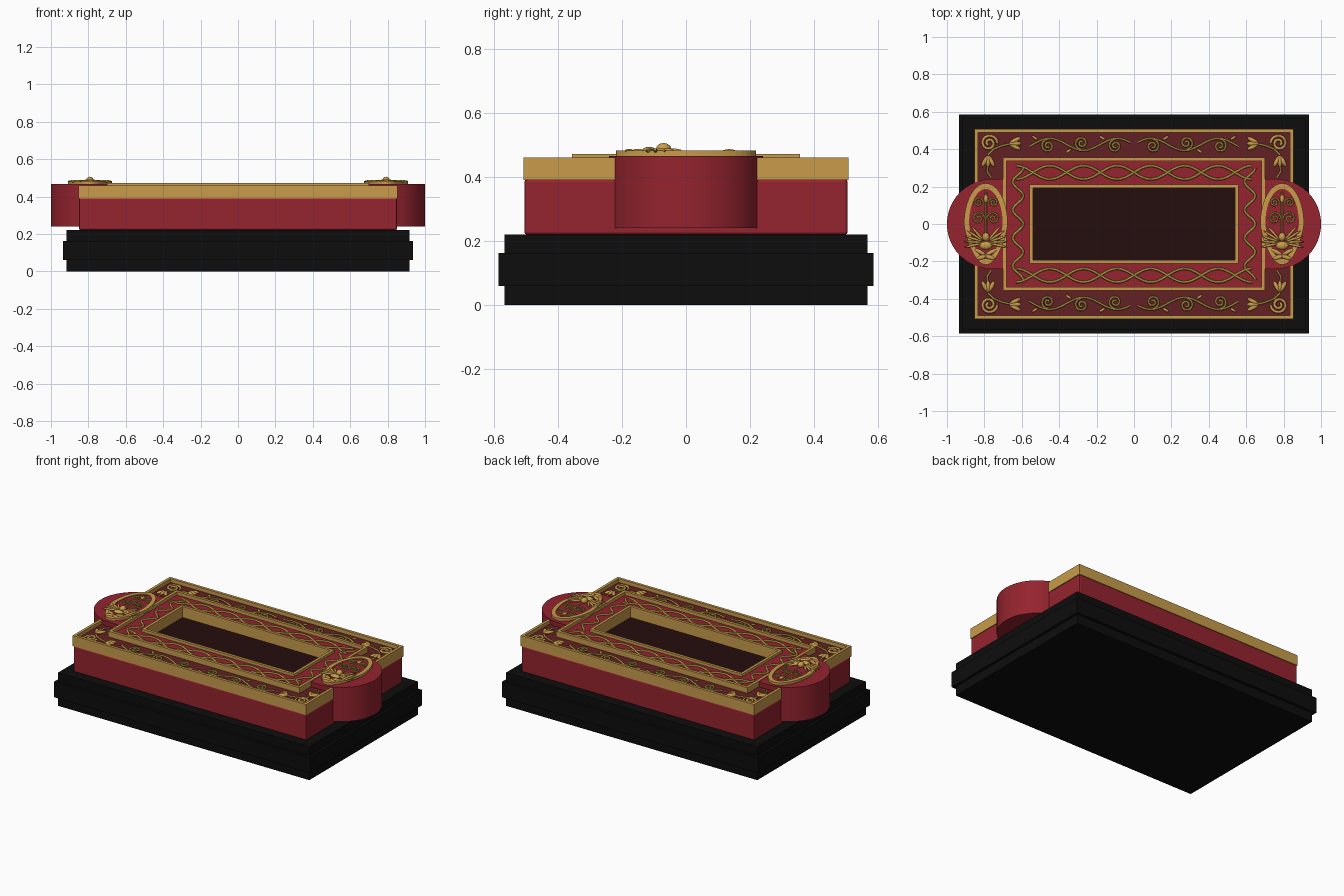
import bpy, bmesh, math
from mathutils import Matrix, Vector

cube = bpy.data.objects.get("Cube")
if cube:
    bpy.data.objects.remove(cube, do_unlink=True)


def material(name, rgb):
    m = bpy.data.materials.new(name)
    m.use_nodes = True
    m.diffuse_color = (*rgb, 1)
    m.node_tree.nodes["Principled BSDF"].inputs["Base Color"].default_value = (*rgb, 1)
    return m


BLACK = material("black", (0.004, 0.004, 0.004))
RED = material("crimson", (0.30, 0.017, 0.028))
DARK = material("dark_red", (0.125, 0.014, 0.016))
FLOOR = material("deep_maroon", (0.018, 0.004, 0.004))
GOLD = material("gold", (0.58, 0.33, 0.07))
OLIVE = material("olive_gold", (0.38, 0.28, 0.045))


def finish(name, bm, mat, smooth=False):
    bmesh.ops.recalc_face_normals(bm, faces=bm.faces)
    me = bpy.data.meshes.new(name)
    bm.to_mesh(me)
    bm.free()
    me.materials.append(mat)
    ob = bpy.data.objects.new(name, me)
    bpy.context.collection.objects.link(ob)
    if smooth:
        bpy.ops.object.select_all(action="DESELECT")
        ob.select_set(True)
        bpy.context.view_layer.objects.active = ob
        bpy.ops.object.shade_smooth_by_angle(angle=math.radians(40))
    return ob


def rect(x, y):
    return [(-x, -y), (x, -y), (x, y), (-x, y)]


def prism(name, pts, z0, z1, mat, smooth=False):
    bm = bmesh.new()
    low, top = [[bm.verts.new((x, y, z)) for x, y in pts] for z in (z0, z1)]
    bm.faces.new(low)
    bm.faces.new(top)
    for i in range(len(pts)):
        j = (i + 1) % len(pts)
        bm.faces.new((low[i], low[j], top[j], top[i]))
    return finish(name, bm, mat, smooth)


def ring(name, outer, inner, z0, z1, mat):
    bm = bmesh.new()
    loops = [[bm.verts.new((x, y, z)) for x, y in pts]
             for pts, z in ((outer, z0), (outer, z1), (inner, z1), (inner, z0))]
    n = len(outer)
    for k in range(4):
        a, b = loops[k], loops[(k + 1) % 4]
        for i in range(n):
            j = (i + 1) % n
            bm.faces.new((a[i], a[j], b[j], b[i]))
    return finish(name, bm, mat)


def tubes(name, paths, z, radius, mat):
    cu = bpy.data.curves.new(name, "CURVE")
    cu.dimensions = "3D"
    cu.bevel_depth = radius
    cu.bevel_resolution = 1
    cu.use_fill_caps = True
    for path in paths:
        sp = cu.splines.new("POLY")
        sp.points.add(len(path) - 1)
        for p, (x, y) in zip(sp.points, path):
            p.co = (x, y, z, 1)
    cu.materials.append(mat)
    ob = bpy.data.objects.new(name, cu)
    bpy.context.collection.objects.link(ob)
    bpy.ops.object.select_all(action="DESELECT")
    ob.select_set(True)
    bpy.context.view_layer.objects.active = ob
    bpy.ops.object.convert(target="MESH")


def blobs(name, items, mat):
    # items: (position, size, turn about z)
    bm = bmesh.new()
    for loc, size, turn in items:
        m = (Matrix.Translation(loc) @ Matrix.Rotation(turn, 4, "Z")
             @ Matrix.Diagonal((*size, 1)))
        bmesh.ops.create_uvsphere(bm, u_segments=12, v_segments=6, radius=1, matrix=m)
    finish(name, bm, mat, True)


def spiral(cx, cy, r, start, turns, sx=1, sy=1, n=26):
    pts = []
    for i in range(n):
        t = i / (n - 1)
        a = start + t * turns * math.tau
        q = r * (1 - 0.8 * t)
        pts.append((sx * (cx + q * math.cos(a)), sy * (cy + q * math.sin(a))))
    return pts


# Stepped black plinth
prism("plinth", rect(0.918, 0.566), 0, 0.22, BLACK)
prism("plinth_band", rect(0.935, 0.585), 0.06, 0.162, BLACK)

# Main body
body = prism("body", rect(0.85, 0.505), 0.22, 0.392, RED)
bev = body.modifiers.new("soft_edges", "BEVEL")
bev.width, bev.segments = 0.008, 2

# Gold frames and recessed panels
ring("outer_gold_frame", rect(0.853, 0.507), rect(0.835, 0.489), 0.39, 0.46, GOLD)
ring("vine_panel", rect(0.84, 0.495), rect(0.69, 0.345), 0.385, 0.435, DARK)
ring("middle_gold_frame", rect(0.70, 0.356), rect(0.682, 0.338), 0.40, 0.472, GOLD)
ring("wave_panel", rect(0.69, 0.345), rect(0.545, 0.195), 0.385, 0.45, RED)
ring("opening_frame", rect(0.558, 0.21), rect(0.54, 0.192), 0.388, 0.468, GOLD)
prism("opening_floor", rect(0.545, 0.2), 0.386, 0.396, FLOOR)

# Interlaced waves around the opening
waves = []
N = 120
for s in (-1, 1):
    for phase in (-1, 1):
        waves.append([(x, s * 0.275 + phase * 0.036 * math.sin(x * math.tau / 0.36))
                      for x in [-0.63 + 1.26 * i / N for i in range(N + 1)]])
    waves.append([(s * 0.62 + 0.028 * math.cos(y * math.tau / 0.15), y)
                  for y in [-0.3 + 0.6 * i / N for i in range(N + 1)]])
tubes("wave_trim", waves, 0.452, 0.007, OLIVE)

# Scrolling vines, corner scrolls and buds
vines, scrolls, buds = [], [], []
for sx in (-1, 1):
    for sy in (-1, 1):
        xs = [0.02 + 0.54 * i / 60 for i in range(61)]
        vines.append([(sx * x, sy * (0.425 + 0.032 * math.sin(x * math.tau / 0.36)))
                      for x in xs])
        for k in range(3):
            side = 1 if k % 2 == 0 else -1
            cx = 0.10 + 0.18 * k
            vines.append(spiral(cx, 0.425 - side * 0.008, 0.036,
                                side * math.pi / 2, -side * 1.6, sx, sy))
            buds.append(((sx * (cx + 0.07), sy * (0.425 + side * 0.035), 0.438),
                         (0.018, 0.007, 0.006), sx * sy * side * 0.6))
        scrolls.append(spiral(0.775, 0.432, 0.045, math.pi, -1.7, sx, sy))
        vines.append([(sx * 0.78, sy * 0.37), (sx * 0.75, sy * 0.4), (sx * 0.7, sy * 0.42),
                      (sx * 0.65, sy * 0.43)])
        vines.append([(sx * 0.78, sy * 0.32), (sx * 0.785, sy * 0.28), (sx * 0.765, sy * 0.25)])
        for turn in (-0.5, 0, 0.5):
            buds.append(((sx * 0.635, sy * (0.43 + turn * 0.035), 0.44),
                         (0.032, 0.012, 0.01), -sx * sy * turn))
            buds.append(((sx * (0.78 + turn * 0.035), sy * 0.335, 0.44),
                         (0.012, 0.032, 0.01), sx * sy * turn))
tubes("vines", vines, 0.437, 0.006, OLIVE)
tubes("corner_scrolls", scrolls, 0.437, 0.008, GOLD)
blobs("buds", buds, GOLD)


def egg(cx, w, h, n=48):
    pts = []
    for i in range(n):
        a = math.tau * i / n
        taper = 1 - 0.22 * max(0, -math.sin(a))
        pts.append((cx + w * taper * math.cos(a), h * math.sin(a)))
    return pts


# Rounded end lobes with medallions
for s, side in ((-1, "right"), (1, "left")):
    arc = [math.pi * (i / 40 - 0.5) for i in range(41)]
    outline = [(s * 0.70, -0.24)] + [(s * (0.76 + 0.24 * math.cos(a)), 0.24 * math.sin(a))
                                     for a in arc] + [(s * 0.70, 0.24)]
    prism(side + "_lobe", outline, 0.24, 0.466, RED, True)
    cx = s * 0.792
    prism(side + "_medallion_field", egg(cx, 0.1, 0.2), 0.46, 0.476, RED)
    ring(side + "_medallion_rim", egg(cx, 0.117, 0.218), egg(cx, 0.09, 0.188),
         0.462, 0.482, GOLD)

    # Branching vine in the medallion
    stems = [[(cx, -0.1), (cx, 0.17)]]
    for m in (-1, 1):
        for y, r in ((0.115, 0.026), (0.03, 0.034)):
            stems.append([(p[0] + cx, p[1])
                          for p in spiral(0.04, y, r, math.pi, -1.5, m)])
    tubes(side + "_medallion_vine", stems, 0.478, 0.005, OLIVE)

    # Fan of leaves, boss and foot
    leaves = [((cx, -0.07, 0.487), (0.02, 0.024, 0.019), 0),
              ((cx, -0.115, 0.482), (0.034, 0.022, 0.012), 0),
              ((cx, 0.135, 0.479), (0.012, 0.022, 0.008), 0)]
    for m in (-1, 1):
        for k in range(5):
            a = math.radians(-12 + 15 * k)
            d = Vector((m * math.cos(a), math.sin(a), 0))
            leaves.append((Vector((cx, -0.1, 0.482)) + d * 0.068,
                           (0.05, 0.007, 0.007), m * a))
        leaves.append(((cx + m * 0.03, -0.15, 0.48), (0.034, 0.011, 0.008), m * 0.5))
        leaves.append(((cx + m * 0.022, -0.178, 0.48), (0.03, 0.012, 0.008), -m * 0.3))
    blobs(side + "_medallion_leaves", leaves, GOLD)
